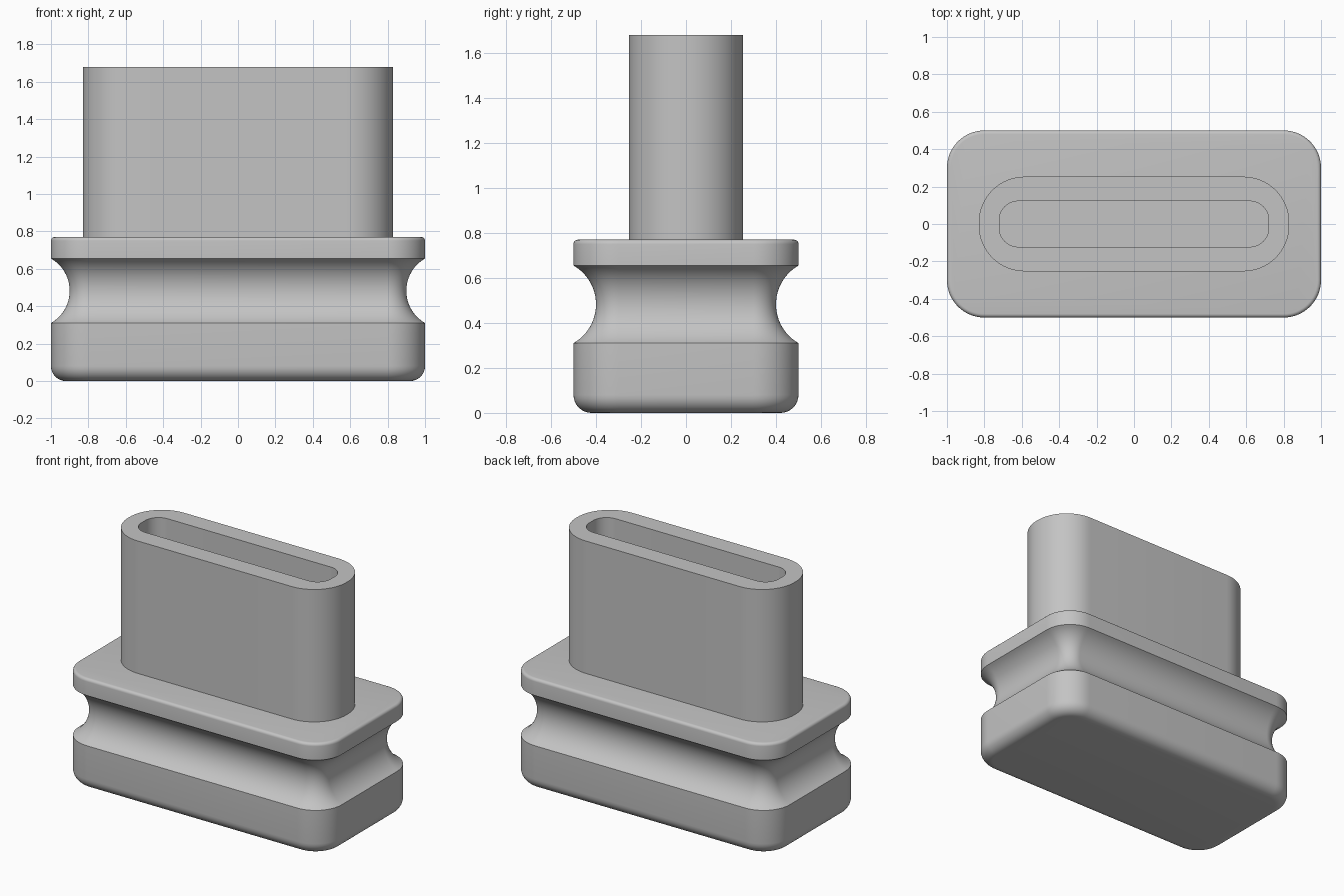
import bpy, bmesh
from math import sin, cos, pi, asin, sqrt

cube = bpy.data.objects.get("Cube")
if cube:
    bpy.data.objects.remove(cube, do_unlink=True)

grey = bpy.data.materials.new("plain grey")
grey.use_nodes = True
colour = (0.55, 0.55, 0.55, 1)
grey.diffuse_color = colour
grey.node_tree.nodes["Principled BSDF"].inputs["Base Color"].default_value = colour


def rounded_loop(bm, hx, hy, r, z, steps=16):
    """Rounded rectangle of vertices, counter-clockwise."""
    verts = []
    for i, (sx, sy) in enumerate([(1, 1), (-1, 1), (-1, -1), (1, -1)]):
        for k in range(steps + 1):
            a = (i + k / steps) * pi / 2
            verts.append(bm.verts.new((sx * (hx - r) + r * cos(a),
                                       sy * (hy - r) + r * sin(a), z)))
    return verts


def loft(name, sections):
    """Skin a stack of rounded rectangles (hx, hy, r, z) and cap both ends."""
    bm = bmesh.new()
    loops = [rounded_loop(bm, *s) for s in sections]
    for low, high in zip(loops, loops[1:]):
        for i in range(len(low)):
            j = (i + 1) % len(low)
            bm.faces.new((low[i], low[j], high[j], high[i]))
    bm.faces.new(loops[0][::-1])
    bm.faces.new(loops[-1])
    bmesh.ops.recalc_face_normals(bm, faces=bm.faces)
    mesh = bpy.data.meshes.new(name)
    bm.to_mesh(mesh)
    bm.free()
    mesh.materials.append(grey)
    obj = bpy.data.objects.new(name, mesh)
    bpy.context.collection.objects.link(obj)
    bpy.ops.object.select_all(action="DESELECT")
    obj.select_set(True)
    bpy.context.view_layer.objects.active = obj
    bpy.ops.object.shade_smooth_by_angle(angle=pi / 6)
    return obj


# Base block: profile of (inset, height) with fillets and a scooped groove
top, groove_low, groove_high, depth = 0.77, 0.31, 0.655, 0.1
profile = []
fillet = 0.08
for k in range(9):
    a = k / 8 * pi / 2
    profile.append((fillet * (1 - sin(a)), fillet * (1 - cos(a))))

half = (groove_high - groove_low) / 2
radius = (half ** 2 + depth ** 2) / (2 * depth)
sweep = asin(half / radius)
for k in range(25):
    a = sweep * (k / 12 - 1)
    profile.append((depth - radius * (1 - cos(a)),
                    groove_low + half + radius * sin(a)))

fillet = 0.02
for k in range(6):
    a = k / 5 * pi / 2
    profile.append((fillet * (1 - cos(a)), top - fillet * (1 - sin(a))))

corner = 0.2
loft("grooved_base", [(1 - d, 0.5 - d, corner - d, z) for d, z in profile])

# Hollow stem: outer wall, flat rim, then the slot going back down
rim = 1.68
loft("slotted_stem", [
    (0.83, 0.253, 0.245, top - 0.02),
    (0.83, 0.253, 0.245, rim),
    (0.72, 0.122, 0.1, rim),
    (0.72, 0.122, 0.1, top + 0.01),
])
